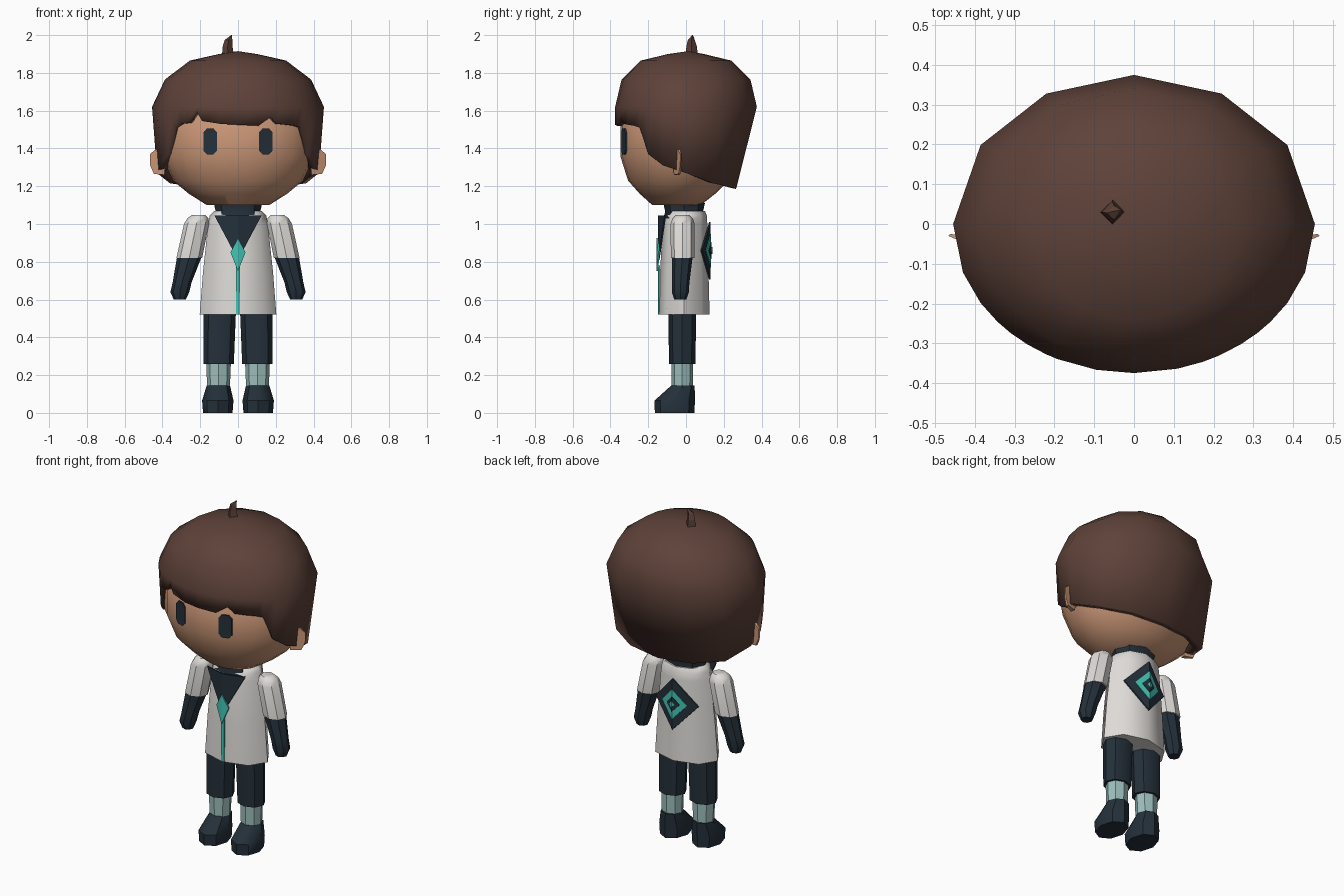
import bpy, bmesh
from math import sin, cos, pi, radians, sqrt

if "Cube" in bpy.data.objects:
    bpy.data.objects.remove(bpy.data.objects["Cube"])


def material(name, r, g, b):
    rgba = [((c / 255 + 0.055) / 1.055) ** 2.4 for c in (r, g, b)] + [1]
    m = bpy.data.materials.new(name)
    m.use_nodes = True
    m.diffuse_color = rgba
    bsdf = m.node_tree.nodes["Principled BSDF"]
    bsdf.inputs["Base Color"].default_value = rgba
    bsdf.inputs["Roughness"].default_value = 0.9
    return m


HAIR = material("brown hair", 94, 66, 57)
SKIN = material("tan skin", 202, 150, 118)
DARK = material("dark navy", 36, 48, 58)
WHITE = material("off white", 222, 219, 215)
TEAL = material("teal", 66, 196, 180)
SOCK = material("pale teal", 156, 190, 187)


def finish(bm, name, mat, angle=40, normals=True):
    if normals:
        bmesh.ops.recalc_face_normals(bm, faces=bm.faces)
    me = bpy.data.meshes.new(name)
    bm.to_mesh(me)
    bm.free()
    ob = bpy.data.objects.new(name, me)
    bpy.context.collection.objects.link(ob)
    me.materials.append(mat)
    if angle:
        bpy.ops.object.select_all(action="DESELECT")
        ob.select_set(True)
        bpy.context.view_layer.objects.active = ob
        bpy.ops.object.shade_smooth_by_angle(angle=radians(angle))
    return ob


def bridge(bm, a, b):
    for i in range(len(a)):
        j = (i + 1) % len(a)
        bm.faces.new((a[i], a[j], b[j], b[i]))


def loft(name, mat, rings, n=8, angle=40):
    """Closed body through elliptical rings (z, cx, cy, rx, ry)."""
    bm = bmesh.new()
    loops = []
    for z, cx, cy, rx, ry in rings:
        loops.append([bm.verts.new((cx + rx * sin(2 * pi * i / n),
                                    cy - ry * cos(2 * pi * i / n), z)) for i in range(n)])
    for a, b in zip(loops, loops[1:]):
        bridge(bm, a, b)
    bm.faces.new(loops[0])
    bm.faces.new(loops[-1])
    return finish(bm, name, mat, angle)


def folded_plate(name, mat, half, y_mid, slope, out, depth=0.008):
    """Thin plate creased on the centre line; half = (x, z) from top to bottom."""
    bm = bmesh.new()
    for s in (1, -1):
        pts = [(s * x, out * (y_mid - slope * x), z) for x, z in half]
        if half[0][0] > 0:
            pts.insert(0, (0, out * y_mid, half[0][1]))
        if half[-1][0] > 0:
            pts.append((0, out * y_mid, half[-1][1]))
        front = [bm.verts.new(p) for p in pts]
        back = [bm.verts.new((x, y - out * depth, z)) for x, y, z in pts]
        bm.faces.new(front)
        bm.faces.new(back[::-1])
        bridge(bm, front, back)
    bmesh.ops.remove_doubles(bm, verts=bm.verts, dist=0.0001)
    return finish(bm, name, mat, 0)


# Head
HEAD_Y, HEAD_RX, HEAD_RY = -0.04, 0.405, 0.308
loft("head", SKIN, [(1.10, 0, -0.05, 0.165, 0.128), (1.16, 0, -0.045, 0.26, 0.2),
                    (1.23, 0, HEAD_Y, 0.345, 0.267), (1.36, 0, HEAD_Y, HEAD_RX, HEAD_RY),
                    (1.52, 0, HEAD_Y, HEAD_RX, HEAD_RY), (1.68, 0, 0, 0.34, 0.26)], 24)

# Eyes: rounded plates that follow the curve of the face
for side, s in (("right", -1), ("left", 1)):
    bm = bmesh.new()
    outline = [(0.018, 0.068), (0.036, 0.048), (0.036, -0.048), (0.018, -0.068)]
    outline += [(-x, z) for x, z in reversed(outline)]
    layers = []
    for lift in (0.006, -0.003):
        layers.append([bm.verts.new((s * (0.147 + x), HEAD_Y - lift - HEAD_RY * sqrt(
            1 - ((0.147 + x) / HEAD_RX) ** 2), 1.437 + z)) for x, z in outline])
    a, b = layers
    for i in range(3):
        bm.faces.new((a[i], a[i + 1], a[6 - i], a[7 - i]))
    bridge(bm, a, b)
    finish(bm, side + "_eye", DARK, 0)

    # Ears
    bm = bmesh.new()
    ear = [(0.38, 1.38), (0.435, 1.395), (0.467, 1.37), (0.465, 1.31), (0.445, 1.265), (0.39, 1.26)]
    a = [bm.verts.new((s * x, -0.06 + (x - 0.4) * 0.45, z)) for x, z in ear]
    b = [bm.verts.new((s * (x - 0.005), -0.035 + (x - 0.4) * 0.15, z)) for x, z in ear]
    bm.faces.new(a)
    bm.faces.new(b)
    bridge(bm, a, b)
    finish(bm, side + "_ear", SKIN, 0)

# Hair: dome columns whose lower ends follow the fringe, side locks and nape
fringe = [(-71, 1.31), (-58, 1.37), (-49, 1.51), (-43, 1.53), (-36, 1.535), (-29, 1.595),
          (-25, 1.545), (-12, 1.53), (0, 1.525), (14, 1.52), (22.5, 1.565), (28, 1.53),
          (36, 1.525), (43, 1.52), (49, 1.51), (58, 1.37), (71, 1.31)]
nape = [(90, 1.27), (122, 1.215), (151, 1.195), (180, 1.185), (209, 1.195), (238, 1.215), (270, 1.27)]
bm = bmesh.new()
columns = fringe + nape
dome = [(1.90, 0.22, 0.25), (1.865, 0.56, 0.64), (1.765, 0.85, 0.91), (1.62, 1, 1)]
loops = [[bm.verts.new((0.455 * kx * sin(radians(t)), -0.375 * ky * cos(radians(t)), z))
          for t, _ in columns] for z, kx, ky in dome]
hem = []
for t, z in columns:
    drop = 1.62 - z
    ry = 0.375 - (0.253 * drop if cos(radians(t)) < 0 else 0)
    hem.append(bm.verts.new(((0.455 - 0.075 * drop) * sin(radians(t)), -ry * cos(radians(t)), z)))
loops.append(hem)
for a, b in zip(loops, loops[1:]):
    bridge(bm, b, a)
crown = bm.verts.new((0, 0.01, 1.915))
for i, v in enumerate(loops[0]):
    bm.faces.new((v, loops[0][(i + 1) % len(columns)], crown))
hair = finish(bm, "hair", HAIR, 40, normals=False)
shell = hair.modifiers.new("thickness", "SOLIDIFY")
shell.thickness = 0.045
shell.offset = -1

# Hair tuft on the crown
loft("hair_tuft", HAIR, [(1.89, -0.053, 0.03, 0.032, 0.032), (1.94, -0.055, 0.03, 0.026, 0.028),
                         (1.975, -0.05, 0.028, 0.02, 0.018), (2.0, -0.034, 0.035, 0.002, 0.002)], 4, 0)

# Neck, collar and coat
loft("collar", DARK, [(1.03, 0, -0.01, 0.135, 0.11), (1.065, 0, -0.01, 0.118, 0.1),
                      (1.11, 0, -0.01, 0.128, 0.11)])
loft("coat", WHITE, [(0.52, 0, -0.01, 0.203, 0.135), (0.75, 0, -0.009, 0.185, 0.128),
                     (1.0, 0, -0.005, 0.158, 0.118), (1.045, 0, -0.002, 0.15, 0.112),
                     (1.07, 0, 0, 0.125, 0.1)], 8, 50)

# Coat front: neck panel, gem and stripe
folded_plate("front_panel", DARK, [(0.125, 1.045), (0, 0.81)], 0.148, 0.28, -1)
folded_plate("front_gem", TEAL, [(0, 0.925), (0.04, 0.85), (0, 0.75)], 0.157, 0.28, -1)
folded_plate("front_stripe", TEAL, [(0.01, 0.78), (0.01, 0.522)], 0.149, 0.3, -1)

# Coat back: nested diamonds
for i, (size, mat) in enumerate([(1, DARK), (0.58, TEAL), (0.3, DARK), (0.12, TEAL)]):
    folded_plate("back_diamond_%d" % (i + 1), mat,
                 [(0, 0.86 + 0.15 * size), (0.14 * size, 0.86), (0, 0.86 - 0.155 * size)],
                 0.13 + 0.003 * i, 0.32, 1)

# Arms and legs
for side, s in (("right", -1), ("left", 1)):
    loft(side + "_sleeve", WHITE, [(0.82, s * 0.258, -0.018, 0.068, 0.062),
                                   (1.0, s * 0.22, -0.018, 0.066, 0.064),
                                   (1.03, s * 0.212, -0.018, 0.056, 0.054),
                                   (1.047, s * 0.208, -0.018, 0.036, 0.036)])
    loft(side + "_forearm", DARK, [(0.60, s * 0.308, -0.03, 0.032, 0.032),
                                   (0.64, s * 0.308, -0.03, 0.05, 0.045),
                                   (0.69, s * 0.296, -0.028, 0.05, 0.046),
                                   (0.825, s * 0.258, -0.02, 0.065, 0.055)])
    loft(side + "_trouser", DARK, [(0.26, s * 0.102, -0.02, 0.08, 0.07),
                                   (0.56, s * 0.096, -0.02, 0.086, 0.074)])
    loft(side + "_sock", SOCK, [(0.13, s * 0.103, -0.02, 0.06, 0.056),
                                (0.28, s * 0.103, -0.02, 0.066, 0.058)])
    loft(side + "_shoe", DARK, [(0, s * 0.107, -0.06, 0.078, 0.105),
                                (0.065, s * 0.107, -0.06, 0.083, 0.107),
                                (0.145, s * 0.104, -0.016, 0.062, 0.062)])
